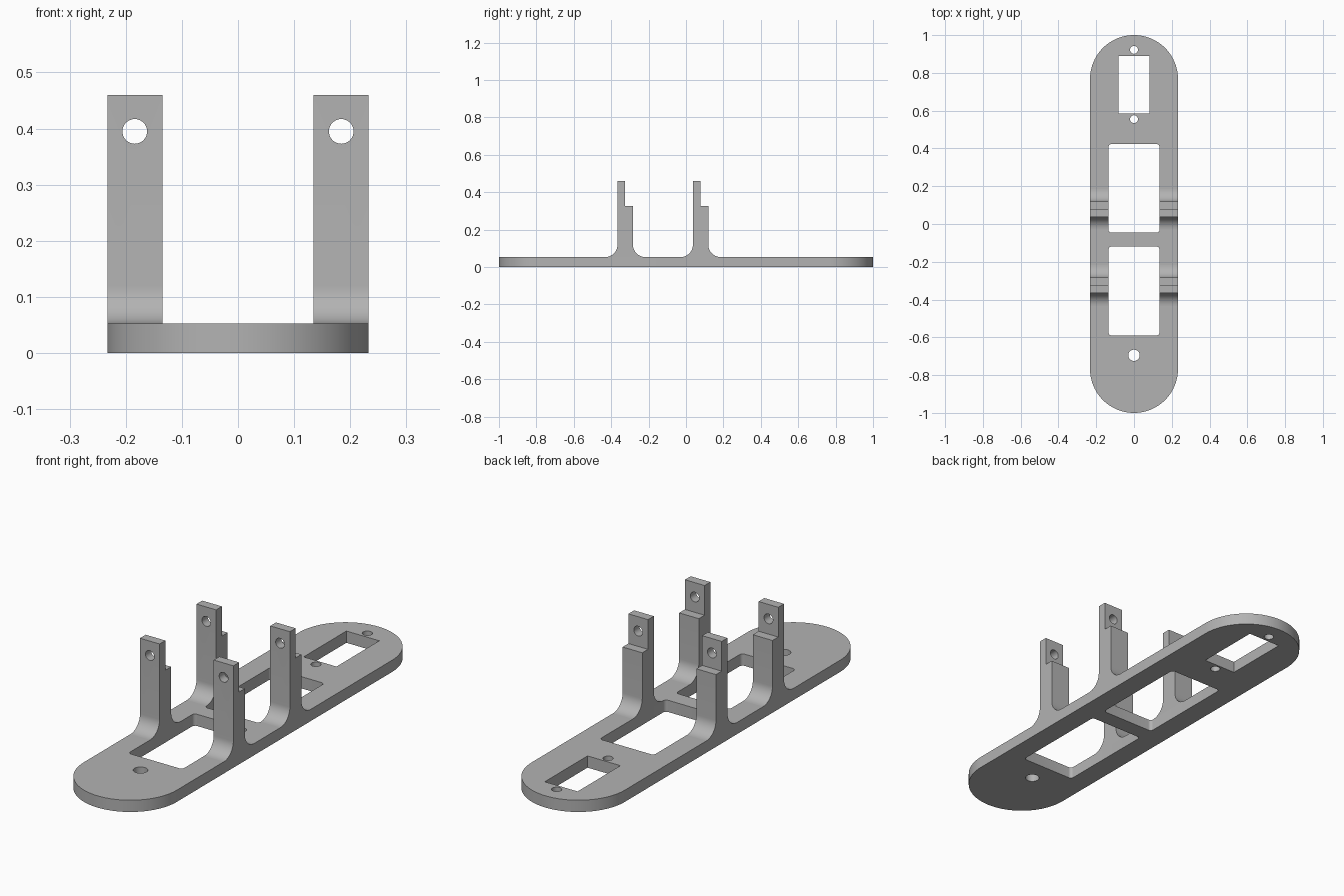
import bpy
import bmesh
from math import cos, sin, pi, radians
from mathutils import Matrix, Vector

if "Cube" in bpy.data.objects:
    bpy.data.objects.remove(bpy.data.objects["Cube"])

HALF_W, HALF_L, PLATE_H = 0.233, 1.0, 0.053
INNER_X = 0.135          # inner face of the posts and edge of the windows
POST_TOP, STEP_Z, FILLET = 0.46, 0.326, 0.067

grey = bpy.data.materials.new("plain grey")
grey.use_nodes = True
colour = (0.45, 0.45, 0.45, 1)
grey.diffuse_color = colour
grey.node_tree.nodes["Principled BSDF"].inputs["Base Color"].default_value = colour


def arc(cx, cy, r, start, end, steps):
    """Points along an arc, angles in degrees."""
    angles = [radians(start + (end - start) * i / steps) for i in range(steps + 1)]
    return [(cx + r * cos(a), cy + r * sin(a)) for a in angles]


def rounded_rect(x, y0, y1, r):
    """Rectangle symmetric in x, with rounded corners."""
    corners = [(x - r, y1 - r, 0), (r - x, y1 - r, 90),
               (r - x, y0 + r, 180), (x - r, y0 + r, 270)]
    return [p for cx, cy, a in corners for p in arc(cx, cy, r, a, a + 90, 6)]


def circle(x, y, r):
    return arc(x, y, r, 0, 360, 40)[:-1]


def prism(bm, outline, to_3d, direction):
    """Extrude a flat outline into a closed solid."""
    face = bm.faces.new([bm.verts.new(to_3d(*p)) for p in outline])
    new = bmesh.ops.extrude_face_region(bm, geom=[face])["geom"]
    verts = [v for v in new if isinstance(v, bmesh.types.BMVert)]
    bmesh.ops.translate(bm, verts=verts, vec=Vector(direction))


def make_object(name, bm):
    bmesh.ops.recalc_face_normals(bm, faces=bm.faces)
    mesh = bpy.data.meshes.new(name)
    bm.to_mesh(mesh)
    bm.free()
    mesh.materials.append(grey)
    obj = bpy.data.objects.new(name, mesh)
    bpy.context.collection.objects.link(obj)
    return obj


def activate(obj):
    bpy.ops.object.select_all(action='DESELECT')
    obj.select_set(True)
    bpy.context.view_layer.objects.active = obj


def cut(obj, cutter):
    """Subtract the cutter, then discard it."""
    cutter.hide_render = True
    mod = obj.modifiers.new("cut", 'BOOLEAN')
    mod.operation, mod.solver, mod.object = 'DIFFERENCE', 'EXACT', cutter
    activate(obj)
    bpy.ops.object.modifier_apply(modifier=mod.name)
    bpy.data.objects.remove(cutter)


# Base plate with round ends
end_y = HALF_L - HALF_W
bm = bmesh.new()
outline = arc(0, end_y, HALF_W, 0, 180, 48) + arc(0, -end_y, HALF_W, 180, 360, 48)
prism(bm, outline, lambda x, y: (x, y, 0), (0, 0, PLATE_H))
plate = make_object("base_plate", bm)

# Windows, small rectangular slot and screw holes through the plate
openings = [
    rounded_rect(INNER_X, -0.045, 0.423, 0.015),
    rounded_rect(INNER_X, -0.59, -0.12, 0.015),
    [(-0.082, 0.585), (0.082, 0.585), (0.082, 0.89), (-0.082, 0.89)],
    circle(0, 0.922, 0.021),
    circle(0, 0.555, 0.021),
    circle(0, -0.695, 0.03),
]
bm = bmesh.new()
for shape in openings:
    prism(bm, shape, lambda x, y: (x, y, -0.1), (0, 0, 0.3))
cut(plate, make_object("plate_cutter", bm))
parts = [plate]

# Stepped posts with flared feet, one mirrored pair per row
for name, y0 in (("front_posts", -0.366), ("rear_posts", 0.037)):
    y_mid, y1 = y0 + 0.041, y0 + 0.082
    foot_z = PLATE_H + FILLET
    profile = arc(y0 - FILLET, foot_z, FILLET, 270, 360, 12)
    profile += [(y0, POST_TOP), (y_mid, POST_TOP), (y_mid, STEP_Z), (y1, STEP_Z)]
    profile += arc(y1 + FILLET, foot_z, FILLET, 180, 270, 12)
    bm = bmesh.new()
    prism(bm, profile, lambda y, z: (INNER_X, y, z), (HALF_W - INNER_X, 0, 0))
    posts = make_object(name, bm)

    # Pivot hole near the top
    bm = bmesh.new()
    hole = circle((INNER_X + HALF_W) / 2, 0.395, 0.022)
    prism(bm, hole, lambda x, z: (x, y0 - 0.1, z), (0, 0.3, 0))
    cut(posts, make_object("pivot_cutter", bm))

    mirror = posts.modifiers.new("mirror", 'MIRROR')
    mirror.use_mirror_merge = False
    activate(posts)
    bpy.ops.object.modifier_apply(modifier=mirror.name)
    parts.append(posts)

# Smooth curved walls, crisp edges
for obj in parts:
    activate(obj)
    bpy.ops.object.shade_smooth_by_angle(angle=radians(30))
